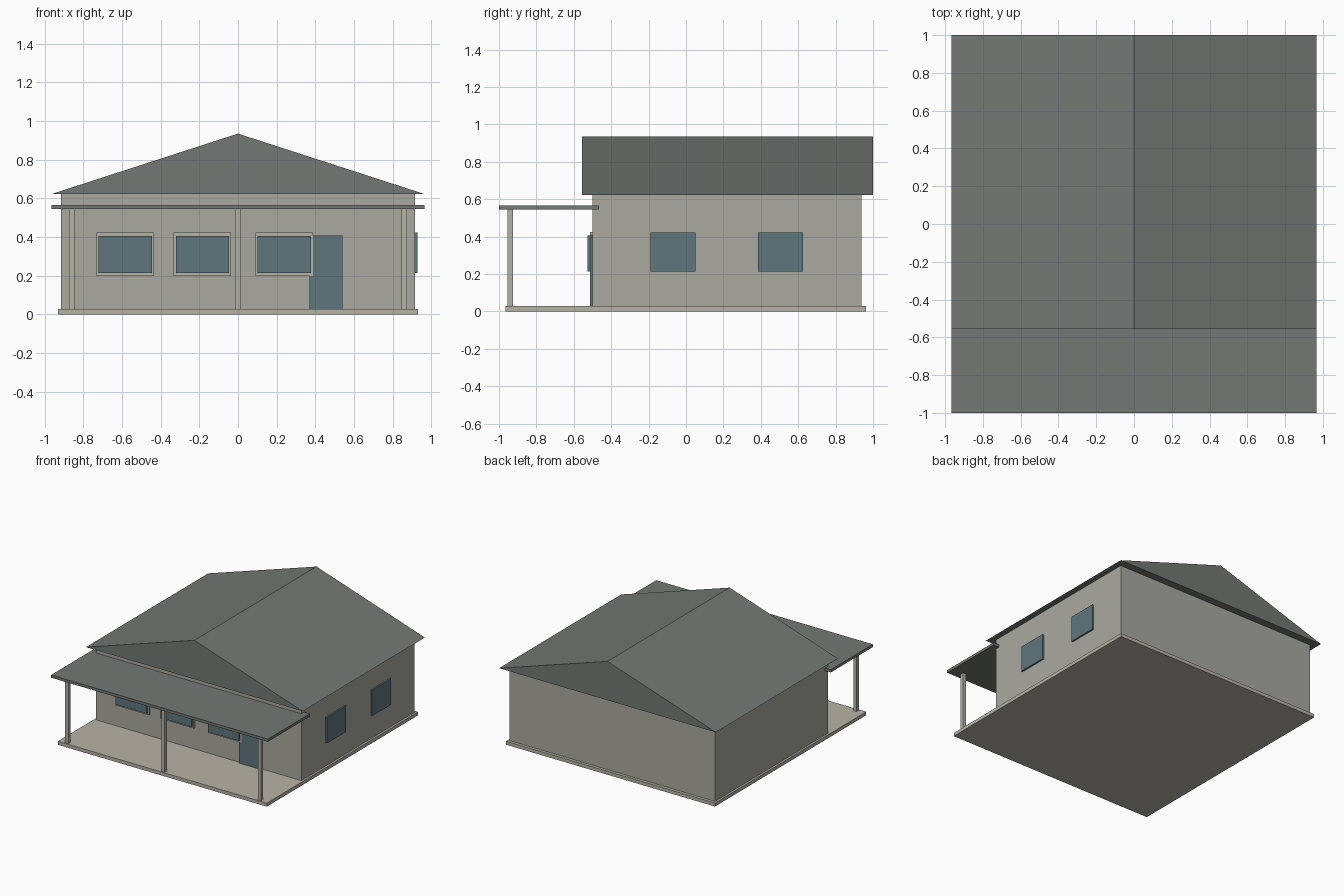
import bpy, bmesh

if "Cube" in bpy.data.objects:
    bpy.data.objects.remove(bpy.data.objects["Cube"])


def material(name, rgb):
    m = bpy.data.materials.new(name)
    m.diffuse_color = (*rgb, 1)
    m.use_nodes = True
    m.node_tree.nodes["Principled BSDF"].inputs["Base Color"].default_value = m.diffuse_color
    return m


WALL = material("wall_paint", (0.40, 0.40, 0.35))
TRIM = material("trim_stone", (0.47, 0.45, 0.38))
ROOF = material("roof_grey", (0.17, 0.19, 0.175))
GLASS = material("glass_blue", (0.11, 0.18, 0.20))


def finish(name, bm, mat):
    bmesh.ops.recalc_face_normals(bm, faces=bm.faces)
    me = bpy.data.meshes.new(name)
    bm.to_mesh(me)
    bm.free()
    me.materials.append(mat)
    ob = bpy.data.objects.new(name, me)
    bpy.context.collection.objects.link(ob)
    return ob


def box(name, x, y, z, mat):
    """Box from (min, max) ranges on each axis."""
    bm = bmesh.new()
    bmesh.ops.create_cube(bm, size=1)
    for v in bm.verts:
        v.co = [r[0] if c < 0 else r[1] for c, r in zip(v.co, (x, y, z))]
    return finish(name, bm, mat)


FLOOR, EAVE, FRONT, SIDE = 0.028, 0.622, -0.5, 0.915

# Base slab and house body
box("base_slab", (-0.932, 0.932), (-0.964, 0.962), (0, FLOOR), TRIM)
box("walls", (-SIDE, SIDE), (FRONT, 0.938), (FLOOR, EAVE), WALL)

# Gable roof: triangular profile extruded front to back
bm = bmesh.new()
profile = [(-0.966, EAVE), (0.966, EAVE), (0, 0.935)]
face = bm.faces.new([bm.verts.new((x, -0.556, z)) for x, z in profile])
ext = bmesh.ops.extrude_face_region(bm, geom=[face], use_keep_orig=True)
moved = [g for g in ext["geom"] if isinstance(g, bmesh.types.BMVert)]
bmesh.ops.translate(bm, verts=moved, vec=(0, 1.556, 0))
finish("gable_roof", bm, ROOF)

# Porch roof and its posts
box("porch_roof", (-0.966, 0.966), (-1.0, -0.464), (0.545, 0.567), ROOF)
for side, px in (("left", -0.859), ("middle", 0), ("right", 0.859)):
    box(f"porch_post_{side}", (px - 0.014, px + 0.014), (-0.954, -0.926), (FLOOR, 0.545), TRIM)

# Front windows: frame with glass standing proud
for i, wx in enumerate((-0.584, -0.184, 0.24), 1):
    box(f"window_frame_{i}", (wx - 0.149, wx + 0.149), (-0.514, FRONT), (0.199, 0.424), TRIM)
    box(f"window_glass_{i}", (wx - 0.138, wx + 0.138), (-0.526, -0.507), (0.213, 0.406), GLASS)

# Front door
box("front_door", (0.37, 0.541), (-0.513, FRONT), (FLOOR, 0.409), GLASS)

# Right side windows
for i, wy in enumerate((-0.069, 0.505), 1):
    box(f"side_window_{i}", (SIDE, 0.928), (wy - 0.121, wy + 0.121), (0.214, 0.423), GLASS)
